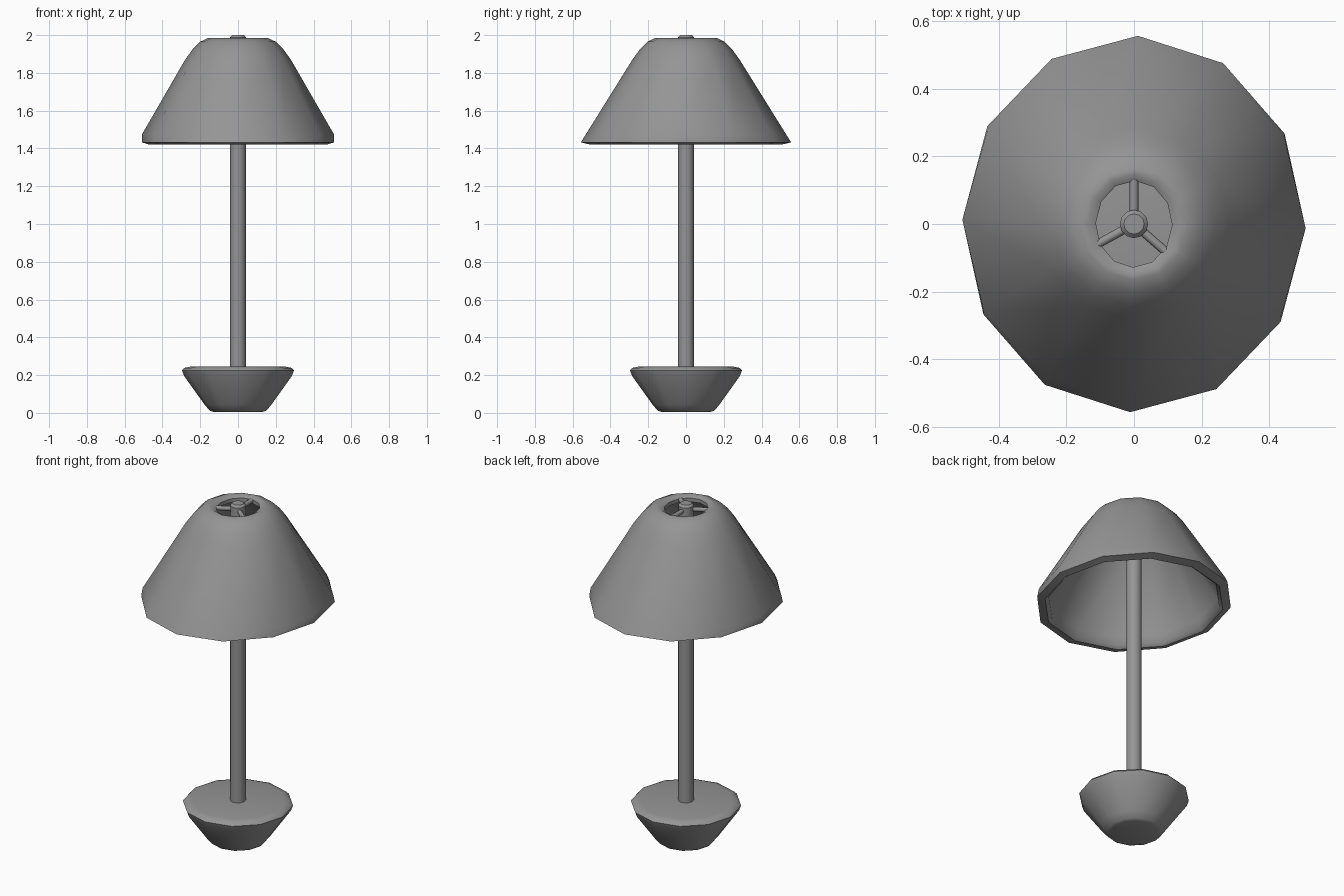
import bpy, bmesh
from math import sin, cos, pi, radians, sqrt
from mathutils import Vector

cube = bpy.data.objects.get("Cube")
if cube:
    bpy.data.objects.remove(cube, do_unlink=True)

grey = bpy.data.materials.new("plain grey")
grey.use_nodes = True
COLOUR = (0.3, 0.3, 0.3, 1)
grey.diffuse_color = COLOUR
grey.node_tree.nodes["Principled BSDF"].inputs["Base Color"].default_value = COLOUR


def finish(name, bm, angle):
    bmesh.ops.recalc_face_normals(bm, faces=bm.faces)
    mesh = bpy.data.meshes.new(name)
    bm.to_mesh(mesh)
    bm.free()
    mesh.materials.append(grey)
    ob = bpy.data.objects.new(name, mesh)
    bpy.context.collection.objects.link(ob)
    bpy.ops.object.select_all(action='DESELECT')
    ob.select_set(True)
    bpy.context.view_layer.objects.active = ob
    bpy.ops.object.shade_smooth_by_angle(angle=radians(angle))
    return ob


def loft(name, rings, closed=False, sides=12, turn=-1.3, angle=50):
    """Skin a stack of elliptical rings (x radius, y radius, height)."""
    bm = bmesh.new()
    loops = []
    for rx, ry, z in rings:
        steps = [2 * pi * i / sides + radians(turn) for i in range(sides)]
        loops.append([bm.verts.new((rx * cos(a), ry * sin(a), z)) for a in steps])
    pairs = list(zip(loops, loops[1:]))
    if closed:
        pairs.append((loops[-1], loops[0]))
    else:
        bm.faces.new(loops[0])
        bm.faces.new(loops[-1])
    for low, high in pairs:
        for i in range(sides):
            j = (i + 1) % sides
            bm.faces.new((low[i], low[j], high[j], high[i]))
    return finish(name, bm, angle)


def round_rings(profile):
    return [(r, r, z) for r, z in profile]


# Bowl-shaped foot
loft("base", round_rings([(0.13, 0.005), (0.15, 0.012), (0.178, 0.045), (0.285, 0.195),
                          (0.297, 0.225), (0.285, 0.238), (0.25, 0.245)]))

# Upright pole and the finial on its end
loft("pole", round_rings([(0.042, 0.23), (0.042, 1.96)]))
loft("finial", round_rings([(0.042, 1.94), (0.042, 1.988), (0.03, 2.0)]), angle=35)

# Hollow lampshade: outside from rim to crown, then back down inside
loft("shade", [(0.47, 0.505, 1.42), (0.508, 0.557, 1.432), (0.508, 0.53, 1.475),
               (0.28, 0.284, 1.87), (0.24, 0.244, 1.925), (0.2, 0.204, 1.965),
               (0.16, 0.165, 1.984), (0.137, 0.148, 1.985), (0.113, 0.128, 1.972),
               (0.113, 0.128, 1.95), (0.17, 0.175, 1.925), (0.24, 0.245, 1.845),
               (0.445, 0.475, 1.48), (0.45, 0.485, 1.435)], closed=True)

# Three spokes carrying the crown of the shade
for n, degrees in enumerate((90, 209, 319)):
    a = radians(degrees)
    bm = bmesh.new()
    bmesh.ops.create_cone(bm, cap_ends=True, segments=8, radius1=0.013,
                          radius2=0.013, depth=0.11)
    ob = finish(f"spoke_{n + 1}", bm, 50)
    ob.rotation_euler = (0, pi / 2, a)
    ob.location = (0.075 * cos(a), 0.075 * sin(a), 1.965)
